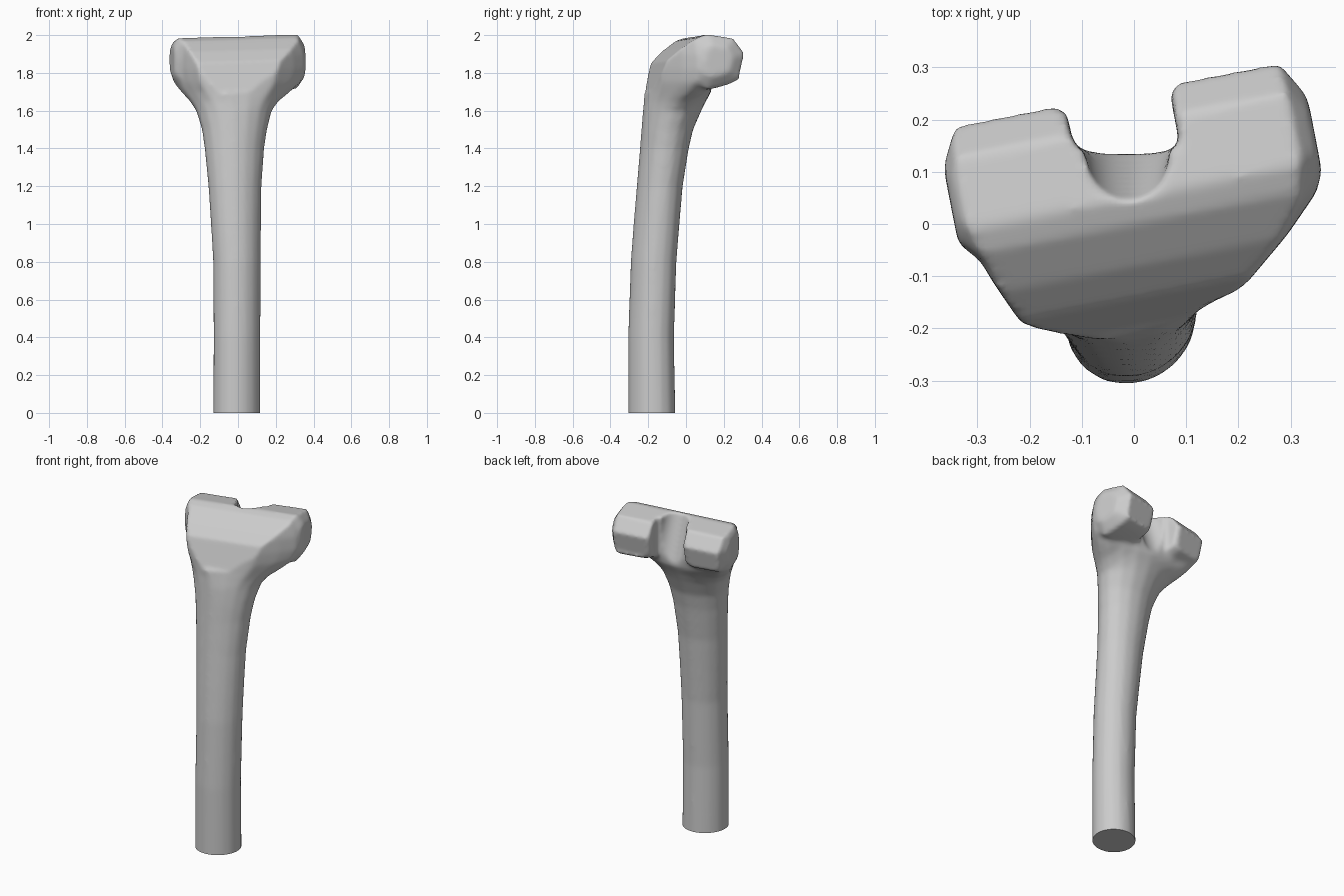
import bpy, bmesh, math
from mathutils import Vector

if "Cube" in bpy.data.objects:
    bpy.data.objects.remove(bpy.data.objects["Cube"])

TURN = math.radians(11)  # rotation of the joint axis


def joint(u, v, z):
    """Joint-aligned coordinates to world."""
    c, s = math.cos(TURN), math.sin(TURN)
    return Vector((u * c - v * s, u * s + v * c, z))


def loft(bm, rings):
    """Skin a list of equal-length point rings and cap both ends."""
    vs = [[bm.verts.new(p) for p in r] for r in rings]
    n = len(vs[0])
    faces = [bm.faces.new(vs[0][::-1]), bm.faces.new(vs[-1])]
    for a, b in zip(vs, vs[1:]):
        for i in range(n):
            j = (i + 1) % n
            faces.append(bm.faces.new((a[i], a[j], b[j], b[i])))
    bmesh.ops.recalc_face_normals(bm, faces=faces)


def to_object(bm, name):
    me = bpy.data.meshes.new(name)
    bm.to_mesh(me)
    bm.free()
    ob = bpy.data.objects.new(name, me)
    bpy.context.collection.objects.link(ob)
    return ob


def modify(ob, kind, **props):
    m = ob.modifiers.new(kind, kind)
    for k, v in props.items():
        setattr(m, k, v)
    return m


bm = bmesh.new()

# Shaft blending into the flared head: z, x min, x max, y min, y max, blend
sections = [
    (-0.10, -.131, .118, -.306, -.055, 0), (0.40, -.129, .118, -.306, -.064, 0),
    (0.80, -.131, .120, -.292, -.051, 0), (1.00, -.143, .121, -.277, -.035, 0),
    (1.20, -.156, .124, -.260, -.018, 0), (1.40, -.176, .138, -.243, .014, 0),
    (1.50, -.190, .153, -.235, .037, 0), (1.60, -.215, .170, -.227, .078, .04),
    (1.65, -.225, .175, -.222, .095, .22), (1.70, -.230, .180, -.22, .125, .55),
    (1.75, -.230, .180, -.22, .14, .86), (1.82, -.230, .180, -.22, .14, 1),
    (1.90, -.230, .180, -.22, .14, .98), (2.04, -.200, .160, -.22, .14, .70)]
head = [(.357, .07), (.34, .13), (.2, .14), (.1, .14), (0, .14), (-.1, .14),
        (-.22, .14), (-.34, .14), (-.362, .08), (-.325, -.015), (-.272, -.11),
        (-.215, -.193), (-.1, -.224), (.06, -.18), (.207, -.125), (.295, -.02)]
rings = []
for z, x0, x1, y0, y1, t in sections:
    ring = []
    for i, (hx, hy) in enumerate(head):
        a = 2 * math.pi * i / len(head)
        r = 1.012 + .042 * math.sin(2 * a)  # shaft is a slightly skewed oval
        ex = (x0 + x1) / 2 + (x1 - x0) / 2 * r * math.cos(a)
        ey = (y0 + y1) / 2 + (y1 - y0) / 2 * r * math.sin(a)
        ring.append((ex + (hx - ex) * t, ey + (hy - ey) * t, z))
    rings.append(ring)
loft(bm, rings)

# Condyles: one side profile swept along the joint axis
profile = [(.264, 1.90), (.205, 1.995), (.05, 2.02), (-.01, 1.97), (-.02, 1.87),
           (-.01, 1.75), (.05, 1.71), (.11, 1.722), (.18, 1.743), (.23, 1.768)]
for stations in ([(-.338, .55), (-.295, 1), (-.13, 1), (-.085, .88)],
                 [(.115, .88), (.16, 1), (.325, 1), (.373, .55)]):
    loft(bm, [[joint(u, .08 + (v - .08) * s, 1.86 + (z - 1.86) * s)
               for v, z in profile] for u, s in stations])
bone = to_object(bm, "thigh_bone")

# Notch between the condyles: slanted round cutter
bm = bmesh.new()
path = [((-.012, .100, 2.08), .078), ((-.012, .120, 1.99), .078),
        ((-.012, .225, 1.72), .09), ((-.012, .27, 1.60), .09)]
loft(bm, [[(c[0] + r * math.cos(k * math.pi / 12), c[1] + r * math.sin(k * math.pi / 12), c[2])
           for k in range(24)] for c, r in path])
notch = to_object(bm, "notch_cutter")

# Slot opening the notch to the back
bm = bmesh.new()
loft(bm, [[(-.085, .15, z), (.062, .15, z), (.062, .45, z), (-.14, .45, z)]
          for z in (1.78, 2.1)])
slot = to_object(bm, "slot_cutter")

# Flat resection planes as a single prism, tilted slightly along the axis
cuts = [(-.6, -.2), (-.6, 1.55), (-.195, 1.7), (-.142, 1.86), (-.08, 1.92),
        (0, 1.977), (.05, 1.994), (.19, 1.972), (.25, 1.895), (.222, 1.77),
        (.6, 1.5), (.6, -.2)]
bm = bmesh.new()
loft(bm, [[joint(u, v, z + (.03 * u if z > 1.6 else 0)) for v, z in cuts]
          for u in (-.8, .8)])
planes = to_object(bm, "resection_planes")

# Fuse, carve, cut flat and soften
modify(bone, 'REMESH', mode='VOXEL', voxel_size=.012)
for cutter in (notch, slot):
    modify(bone, 'BOOLEAN', operation='DIFFERENCE', object=cutter, solver='EXACT')
modify(bone, 'SMOOTH', factor=.5, iterations=6)
modify(bone, 'BOOLEAN', operation='INTERSECT', object=planes, solver='EXACT')
modify(bone, 'REMESH', mode='VOXEL', voxel_size=.01)
modify(bone, 'SMOOTH', factor=.5, iterations=6)
bpy.context.view_layer.update()
deps = bpy.context.evaluated_depsgraph_get()
result = bpy.data.meshes.new_from_object(bone.evaluated_get(deps))
bone.modifiers.clear()
for cutter in (notch, slot, planes):
    bpy.data.objects.remove(cutter)

# Saw the shaft off flat at the base
bm = bmesh.new()
bm.from_mesh(result)
geom = bm.verts[:] + bm.edges[:] + bm.faces[:]
bmesh.ops.bisect_plane(bm, geom=geom, plane_co=(0, 0, 0), plane_no=(0, 0, -1), clear_outer=True)
bmesh.ops.holes_fill(bm, edges=[e for e in bm.edges if e.is_boundary], sides=0)
bm.to_mesh(result)
bm.free()
bone.data = result

bpy.ops.object.select_all(action='DESELECT')
bone.select_set(True)
bpy.context.view_layer.objects.active = bone
bpy.ops.object.shade_smooth_by_angle(angle=math.radians(40))
